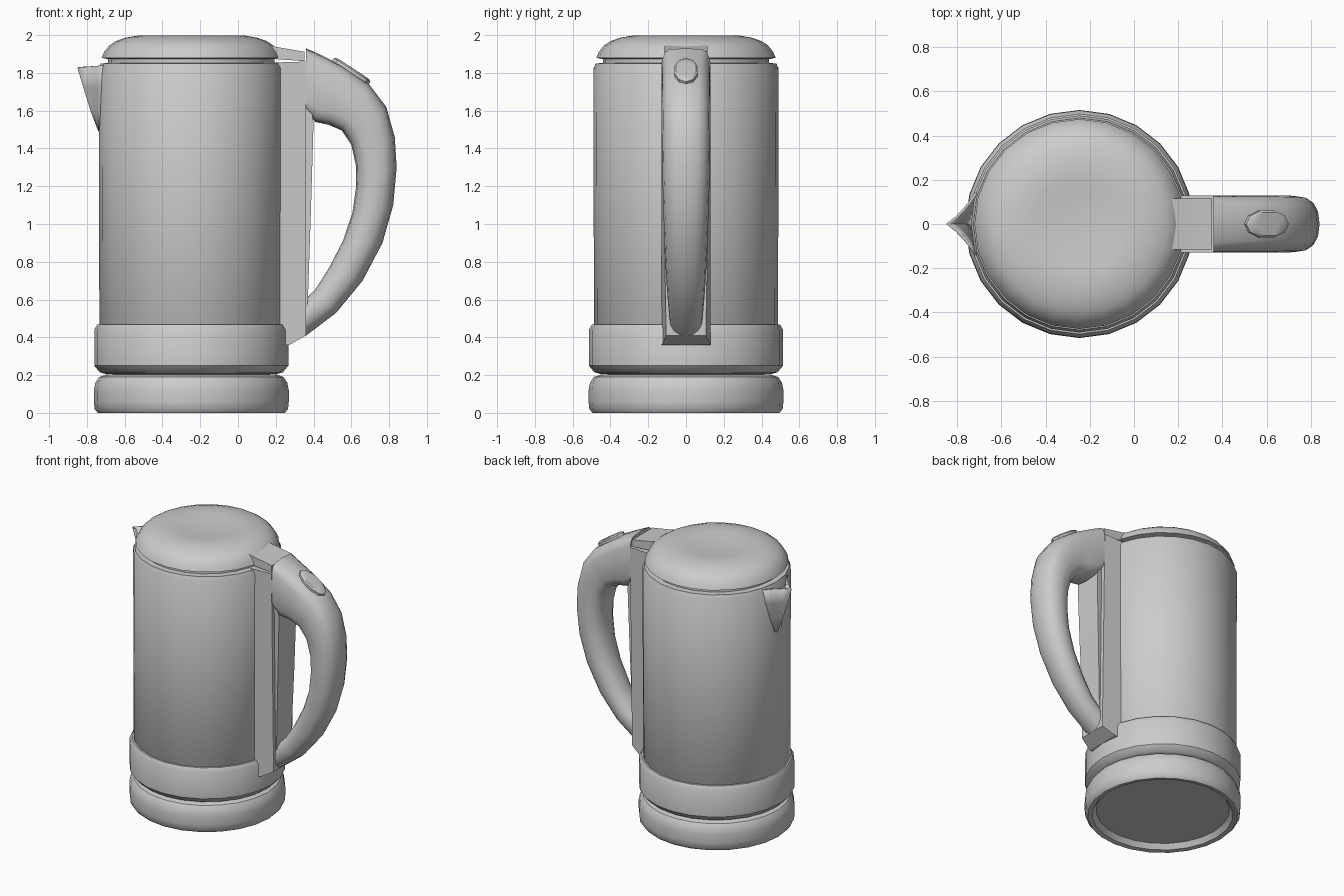
import bpy, bmesh, math
from mathutils import Matrix, Vector

if "Cube" in bpy.data.objects:
    bpy.data.objects.remove(bpy.data.objects["Cube"])

CX = -0.247   # axis of the kettle body
SEG = 24


def finish(name, bm, angle=35):
    bmesh.ops.remove_doubles(bm, verts=bm.verts, dist=1e-5)
    bmesh.ops.recalc_face_normals(bm, faces=bm.faces)
    me = bpy.data.meshes.new(name)
    bm.to_mesh(me)
    bm.free()
    ob = bpy.data.objects.new(name, me)
    bpy.context.collection.objects.link(ob)
    bpy.ops.object.select_all(action='DESELECT')
    ob.select_set(True)
    bpy.context.view_layer.objects.active = ob
    bpy.ops.object.shade_smooth_by_angle(angle=math.radians(angle))
    return ob


def skin(bm, rows, closed=True):
    """Join rows of points with quads."""
    vs = [[bm.verts.new(p) for p in r] for r in rows]
    n = len(vs[0])
    for a, b in zip(vs, vs[1:]):
        for i in range(n if closed else n - 1):
            j = (i + 1) % n
            bm.faces.new((a[i], a[j], b[j], b[i]))
    return vs


def lathe(name, profile):
    """Turn an (r, z) profile round the body axis and cap both ends."""
    bm = bmesh.new()
    rows = [[(CX + r * math.cos(2 * math.pi * i / SEG), r * math.sin(2 * math.pi * i / SEG), z)
             for i in range(SEG)] for r, z in profile]
    vs = skin(bm, rows)
    bm.faces.new(vs[0])
    bm.faces.new(vs[-1])
    return finish(name, bm)


def prism(name, pts):
    """Side outline of (x, z, half width), mirrored across y."""
    bm = bmesh.new()
    vs = skin(bm, [[(x, s * w, z) for x, z, w in pts] for s in (-1, 1)])
    bm.faces.new(vs[0])
    bm.faces.new(vs[1])
    return finish(name, bm, 20)


# Turned parts
lathe("power_base", [(0.44, 0.04), (0.465, 0.005), (0.495, 0.0), (0.512, 0.02), (0.516, 0.06),
                     (0.516, 0.12), (0.508, 0.16), (0.488, 0.19), (0.45, 0.203), (0.3, 0.205)])
lathe("lower_band", [(0.3, 0.203), (0.45, 0.205), (0.485, 0.215), (0.514, 0.25),
                     (0.514, 0.44), (0.498, 0.468), (0.48, 0.47)])
lathe("body", [(0.48, 0.45), (0.487, 0.46), (0.491, 1.825), (0.482, 1.838), (0.48, 1.85), (0.44, 1.852)])
lathe("lid_neck", [(0.44, 1.84), (0.44, 1.89)])
lathe("lid", [(0.43, 1.87), (0.475, 1.88), (0.462, 1.91), (0.435, 1.945), (0.40, 1.968), (0.35, 1.986),
              (0.28, 1.998), (0.21, 1.995), (0.12, 1.986), (0.04, 1.982)])

# Lid hinge tab and the spine behind the body
prism("hinge_tab", [(0.1, 1.88, 0.115), (0.352, 1.862, 0.115), (0.352, 1.912, 0.115),
                    (0.2, 1.938, 0.115), (0.1, 1.965, 0.115)])
prism("spine", [(0.19, 1.855, 0.13), (0.36, 1.86, 0.13), (0.36, 0.41, 0.105),
                (0.272, 0.36, 0.13), (0.19, 0.36, 0.13)])
prism("water_window", [(0.35, 1.75, 0.1), (0.375, 1.68, 0.1), (0.40, 1.54, 0.1), (0.387, 1.1, 0.095),
                       (0.37, 0.6, 0.085), (0.36, 0.47, 0.08), (0.35, 0.5, 0.08)])

# Handle: outer (x, z), inner (x, z), half width, squareness exponent
stations = [(0.36, 1.93, 0.36, 1.60, 0.128, 5), (0.44, 1.895, 0.41, 1.54, 0.13, 4),
            (0.55, 1.84, 0.48, 1.525, 0.13, 3.4), (0.69, 1.745, 0.55, 1.495, 0.13, 3),
            (0.785, 1.62, 0.60, 1.42, 0.129, 2.7), (0.83, 1.46, 0.624, 1.31, 0.127, 2.5),
            (0.84, 1.30, 0.626, 1.20, 0.125, 2.4), (0.822, 1.10, 0.606, 1.06, 0.12, 2.3),
            (0.765, 0.90, 0.555, 0.91, 0.114, 2.2), (0.66, 0.70, 0.48, 0.765, 0.106, 2.2),
            (0.52, 0.53, 0.41, 0.655, 0.096, 2.2), (0.355, 0.405, 0.355, 0.60, 0.088, 2.2)]
bm = bmesh.new()
rows = []
for ox, oz, ix, iz, w, e in stations:
    o, i = Vector((ox, 0, oz)), Vector((ix, 0, iz))
    mid, half, ring = (o + i) / 2, (o - i) / 2, []
    for k in range(16):
        c, s = math.cos(math.pi * k / 8), math.sin(math.pi * k / 8)
        u = math.copysign(abs(c) ** (2 / e), c)
        v = math.copysign(abs(s) ** (2 / e), s)
        ring.append(mid + half * u + Vector((0, w * v, 0)))
    rows.append(ring)
vs = skin(bm, rows)
bm.faces.new(vs[0])
bm.faces.new(vs[-1])
finish("handle", bm, 50)

# Lid release button, tilted to the slope of the handle
bm = bmesh.new()
skirt = [(1.0, -0.04), (1.0, 0.012), (0.86, 0.02), (0.5, 0.021)]
place = Matrix.Translation((0.598, 0, 1.806)) @ Matrix.Rotation(math.radians(33), 4, 'Y')
vs = skin(bm, [[place @ Vector((0.115 * r * math.cos(math.pi * k / 5), 0.064 * r * math.sin(math.pi * k / 5), h))
                for k in range(10)] for r, h in skirt])
bm.faces.new(vs[0])
bm.faces.new(vs[-1])
finish("release_button", bm)

# Spout: open V-shaped shell, (z, tip x, half width)
bm = bmesh.new()
rows = []
for z, tip, w in [(1.83, -0.845, 0.14), (1.72, -0.812, 0.115), (1.6, -0.775, 0.075), (1.49, -0.733, 0.03)]:
    root = CX - math.sqrt(0.488 ** 2 - w * w)
    ring = []
    for k in range(-4, 5):
        t = abs(k) / 4
        ring.append((tip + (root - tip) * t ** 0.85, w * t * (0.75 + 0.25 * t) * (1 if k > 0 else -1), z + 0.01 * t))
    rows.append(ring)
skin(bm, rows, closed=False)
spout = finish("spout", bm, 50)
shell = spout.modifiers.new("thickness", 'SOLIDIFY')
shell.thickness = 0.012
shell.offset = 0
